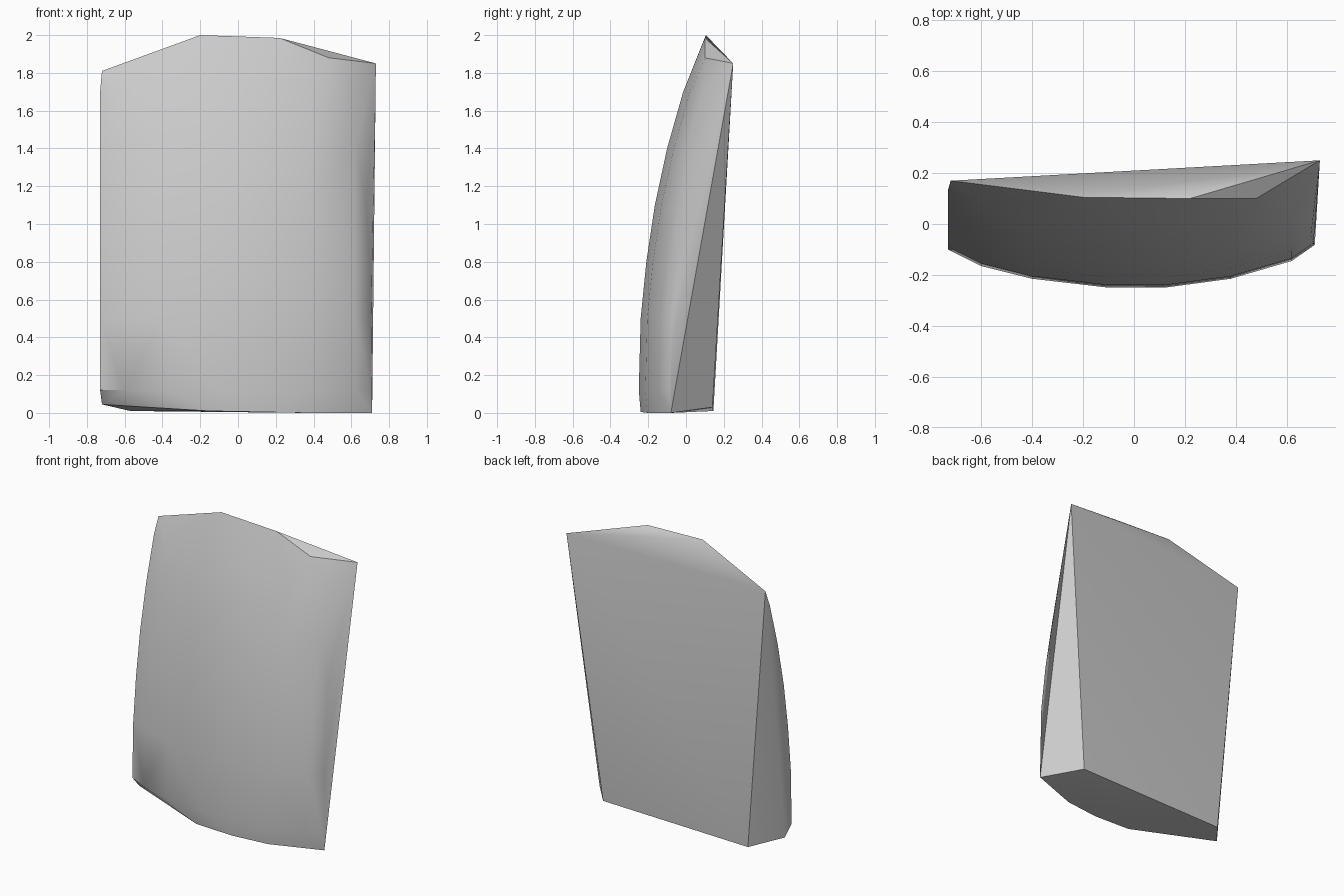
import bpy, bmesh

cube = bpy.data.objects.get("Cube")
if cube:
    bpy.data.objects.remove(cube, do_unlink=True)

# Single stone grey
grey = bpy.data.materials.new("stone_grey")
grey.use_nodes = True
colour = (0.6, 0.6, 0.6, 1)
grey.diffuse_color = colour
grey.node_tree.nodes["Principled BSDF"].inputs["Base Color"].default_value = colour

# Curved front: crest depth by height, pushed back towards the sides
crest = [(0.12, -0.25), (0.5, -0.24), (0.8, -0.21), (1.1, -0.165),
         (1.4, -0.10), (1.7, -0.015)]
bulge = [(-0.73, 0.15), (-0.6, 0.085), (-0.4, 0.035), (-0.1, 0),
         (0.12, 0), (0.38, 0.035), (0.62, 0.105), (0.705, 0.165)]
points = []
for z, y in crest:
    for x, back in bulge:
        if x > 0.65:                       # right edge leans in near the top
            x -= 0.05 * max(0, z - 0.6)
        points.append((x, y + back, z))

# Corners of the back, the top ridge and the base
points += [(-0.72, 0.17, 1.81), (-0.2, 0.105, 2.0), (0.22, 0.10, 1.985),
           (0.48, 0.10, 1.88), (0.73, 0.25, 1.85)]
points += [(0.53, 0.14, 0.03), (-0.57, 0.145, 0.01), (-0.72, -0.04, 0.045),
           (-0.15, -0.235, 0.01), (0.12, -0.24, 0.005), (0.37, -0.205, 0),
           (0.71, -0.08, 0)]

# Wrap the points in a chipped slab
bm = bmesh.new()
for p in points:
    bm.verts.new(p)
hull = bmesh.ops.convex_hull(bm, input=bm.verts)
loose = [v for v in bm.verts if not v.link_faces]
bmesh.ops.delete(bm, geom=loose, context="VERTS")
bmesh.ops.recalc_face_normals(bm, faces=bm.faces)
mesh = bpy.data.meshes.new("stone_slab")
bm.to_mesh(mesh)
bm.free()
mesh.materials.append(grey)
slab = bpy.data.objects.new("stone_slab", mesh)
bpy.context.collection.objects.link(slab)

# Smooth front with crisp corners
bpy.ops.object.select_all(action="DESELECT")
slab.select_set(True)
bpy.context.view_layer.objects.active = slab
bpy.ops.object.shade_smooth_by_angle(angle=0.55)
